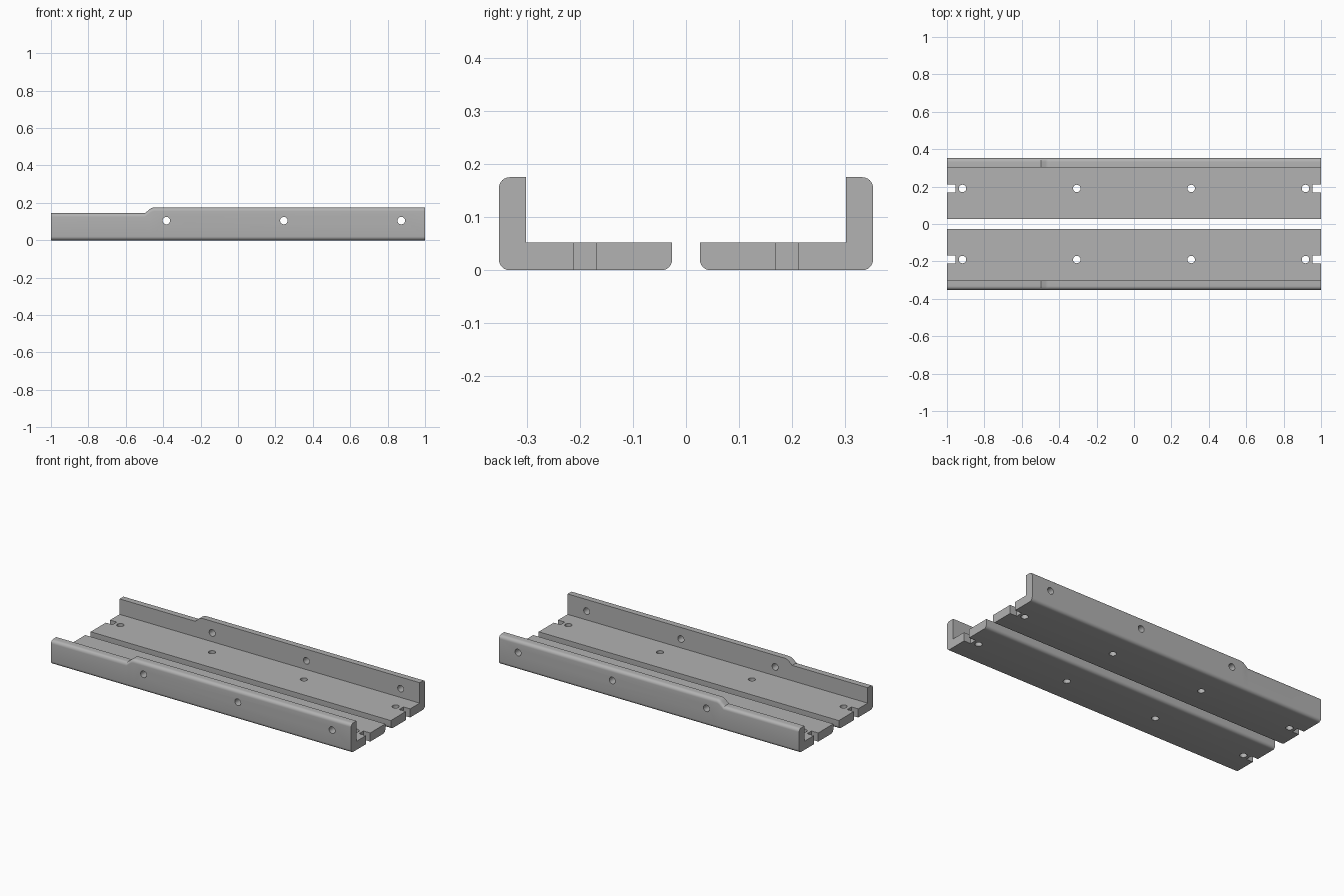
import bpy, bmesh, math
from mathutils import Matrix

if "Cube" in bpy.data.objects:
    bpy.data.objects.remove(bpy.data.objects["Cube"])

OUT, WALL, INN = 0.352, 0.301, 0.026   # outer face, wall inner face, floor inner edge (y)
FLOOR, LOW, HIGH, R = 0.052, 0.145, 0.175, 0.02

grey = bpy.data.materials.new("plain grey")
grey.diffuse_color = (0.445, 0.445, 0.445, 1)
grey.use_nodes = True
grey.node_tree.nodes["Principled BSDF"].inputs["Base Color"].default_value = grey.diffuse_color


def arc(cy, cz, start, end, n=6):
    """Quarter-round corner points."""
    return [(cy + R * math.cos(math.radians(start + (end - start) * i / n)),
             cz + R * math.sin(math.radians(start + (end - start) * i / n)))
            for i in range(n + 1)]


def section(top):
    """L-shaped section with rounded outer edges, for the back rail (+y)."""
    return (arc(INN + R, R, 180, 270) + arc(OUT - R, R, 270, 360)
            + arc(OUT - R, top - R, 0, 90)
            + [(WALL, top), (WALL, FLOOR), (INN, FLOOR)])


# Wall height along the rail: low end, sloped step, rounded shoulder, high end
heights = [(-1, LOW), (-0.497, LOW)]
for i in range(7):
    a = math.radians(45 - 45 * i / 6)
    heights.append((-0.447 - 0.04 * math.sin(a), HIGH - 0.04 * (1 - math.cos(a))))
heights.append((1, HIGH))


def new_object(name, bm):
    bmesh.ops.recalc_face_normals(bm, faces=bm.faces)
    me = bpy.data.meshes.new(name)
    bm.to_mesh(me)
    bm.free()
    ob = bpy.data.objects.new(name, me)
    bpy.context.collection.objects.link(ob)
    return ob


def make_cutters(side):
    """Screw holes through floor and wall, plus a notch at each end."""
    bm = bmesh.new()

    def hole(mat):
        bmesh.ops.create_cone(bm, cap_ends=True, segments=32, radius1=0.02,
                              radius2=0.02, depth=0.12, matrix=mat)
    for x in (-0.917, -0.306, 0.306, 0.917):
        hole(Matrix.Translation((x, side * 0.19, 0.026)))
    for x in (-0.383, 0.245, 0.873):
        hole(Matrix.Translation((x, side * 0.327, 0.105)) @ Matrix.Rotation(math.pi / 2, 4, 'X'))
    for x in (-1, 1):
        bmesh.ops.create_cube(bm, size=1, matrix=Matrix.Translation((x, side * 0.19, 0.026))
                              @ Matrix.Diagonal((0.09, 0.041, 0.2, 1)))
    ob = new_object("rail_cutter", bm)
    ob.hide_render = True
    return ob


def make_rail(name, side):
    # Loft the section along x
    bm = bmesh.new()
    rings = [[bm.verts.new((x, side * y, z)) for y, z in section(top)] for x, top in heights]
    n = len(rings[0])
    for a, b in zip(rings, rings[1:]):
        for i in range(n):
            j = (i + 1) % n
            bm.faces.new((a[i], a[j], b[j], b[i]))
    bm.faces.new(rings[0])
    bm.faces.new(rings[-1])
    rail = new_object(name, bm)
    rail.data.materials.append(grey)

    # Cut holes and notches, then remove the helper
    cutter = make_cutters(side)
    mod = rail.modifiers.new("holes", 'BOOLEAN')
    mod.operation, mod.solver, mod.object = 'DIFFERENCE', 'EXACT', cutter
    bpy.ops.object.select_all(action='DESELECT')
    rail.select_set(True)
    bpy.context.view_layer.objects.active = rail
    bpy.ops.object.modifier_apply(modifier=mod.name)
    bpy.data.objects.remove(cutter)
    bpy.ops.object.shade_smooth_by_angle(angle=math.radians(30))


make_rail("front_rail", -1)
make_rail("back_rail", 1)
